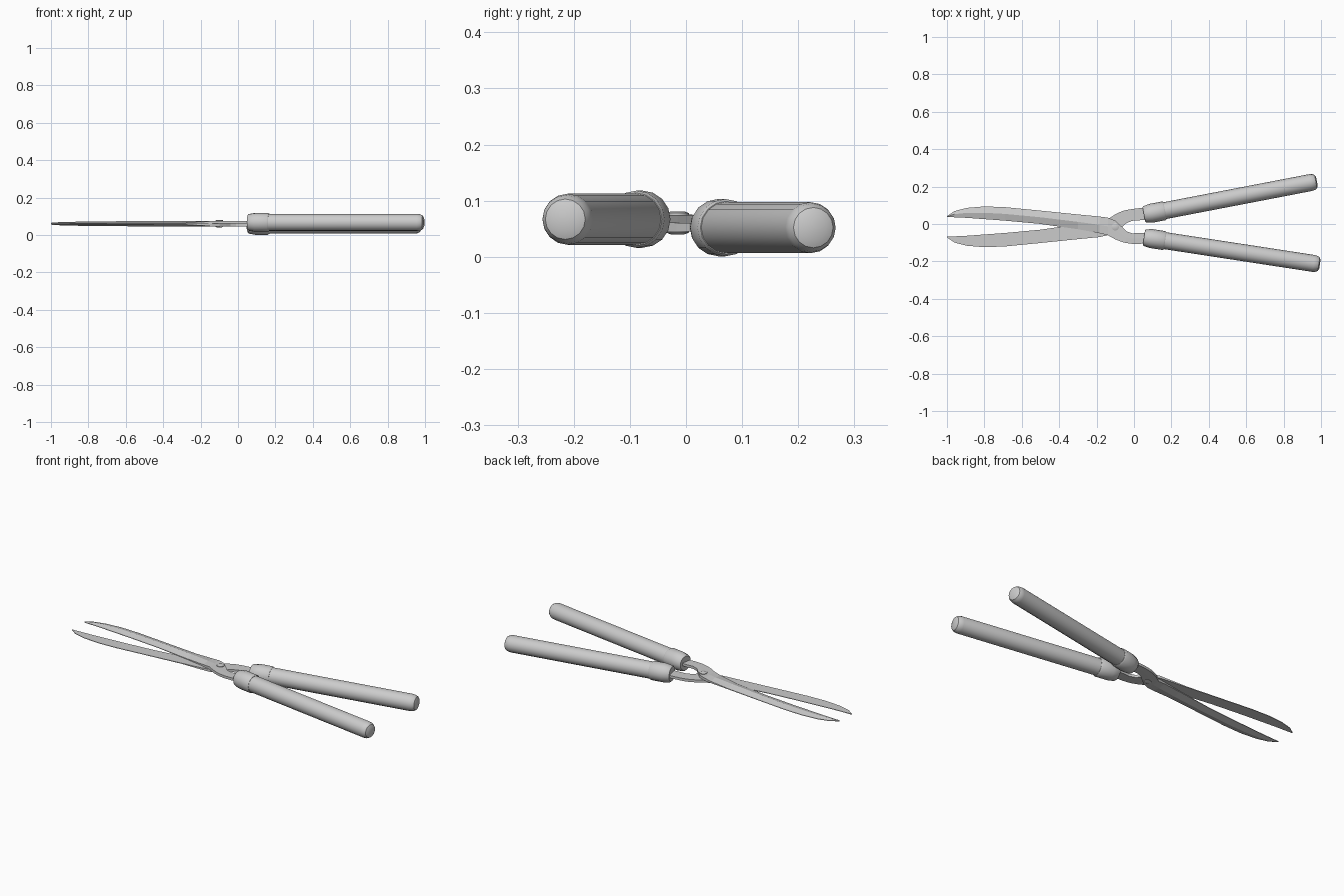
import bpy, bmesh
from math import sin, cos, pi, radians
from mathutils import Vector

if "Cube" in bpy.data.objects:
    bpy.data.objects.remove(bpy.data.objects["Cube"])

SIDES = 16
MID_Z = 0.06       # plane where the two blades slide on each other
AXIS_Y = -0.015    # the blades mirror about this line
PIVOT = (-0.10, AXIS_Y)


def finish(name, bm, angle=None):
    bmesh.ops.recalc_face_normals(bm, faces=bm.faces)
    me = bpy.data.meshes.new(name)
    bm.to_mesh(me)
    bm.free()
    ob = bpy.data.objects.new(name, me)
    bpy.context.collection.objects.link(ob)
    if angle:
        bpy.ops.object.select_all(action='DESELECT')
        ob.select_set(True)
        bpy.context.view_layer.objects.active = ob
        bpy.ops.object.shade_smooth_by_angle(angle=radians(angle))
    return ob


def skin(name, rings, angle=None):
    """Bridge a list of closed rings and cap both ends."""
    bm = bmesh.new()
    vs = [[bm.verts.new(p) for p in r] for r in rings]
    n = len(rings[0])
    for a, b in zip(vs, vs[1:]):
        for i in range(n):
            j = (i + 1) % n
            bm.faces.new((a[i], a[j], b[j], b[i]))
    bm.faces.new(vs[0])
    bm.faces.new(vs[-1])
    return finish(name, bm, angle)


def lathe(name, start, direction, profile):
    """Turn (distance, radius) pairs around an axis."""
    d = Vector(direction).normalized()
    u = d.orthogonal().normalized() if abs(d.z) > 0.9 else Vector((0, 0, 1))
    v = d.cross(u)
    rings = []
    for t, r in profile:
        c = Vector(start) + d * t
        rings.append([c + (u * cos(2 * pi * i / SIDES) + v * sin(2 * pi * i / SIDES)) * r
                      for i in range(SIDES)])
    return skin(name, rings, 35)


# Blade stations: x, outer edge y, cutting edge y, ridge height, edge height
BLADE = [
    (-1.00, 0.042, 0.038, 0.005, 0.003),
    (-0.96, 0.069, 0.036, 0.008, 0.003),
    (-0.895, 0.086, 0.033, 0.010, 0.003),
    (-0.80, 0.094, 0.026, 0.012, 0.003),
    (-0.69, 0.090, 0.018, 0.013, 0.003),
    (-0.505, 0.072, 0.001, 0.014, 0.003),
    (-0.30, 0.051, -0.028, 0.015, 0.004),
    (-0.185, 0.040, -0.049, 0.015, 0.010),
]
# Tang stations: x, blade side y, other side y
TANG_TOP = [(-0.14, 0.034, -0.060), (-0.10, 0.018, -0.082), (-0.065, -0.015, -0.096),
            (-0.04, -0.040, -0.102), (-0.01, -0.050, -0.106), (0.03, -0.048, -0.106),
            (0.09, -0.050, -0.102)]
TANG_LOW = [(-0.14, -0.060, 0.025), (-0.10, -0.045, 0.052), (-0.065, -0.017, 0.068),
            (-0.04, 0.005, 0.075), (-0.01, 0.017, 0.080), (0.03, 0.020, 0.085),
            (0.09, 0.024, 0.083)]


def blade(name, tang, side):
    flip = lambda y: y if side > 0 else 2 * AXIS_Y - y
    stations = [(x, flip(a), flip(b), t, e) for x, a, b, t, e in BLADE]
    stations += [(x, a, b, 0.015, 0.0145) for x, a, b in tang]
    rings = []
    for x, a, b, t, e in stations:
        z = lambda h: MID_Z + side * h
        rings.append([(x, a, z(0)), (x, a, z(e)), (x, (a + b) / 2, z(t)),
                      (x, b, z(e)), (x, b, z(0))])
    return skin(name, rings)


def grip(prefix, start, end):
    d = Vector(end) - Vector(start)
    L = d.length
    # ferrule collar
    lathe(prefix + "_ferrule", start, d,
          [(0, 0.040), (0.006, 0.045), (0.04, 0.051), (0.108, 0.051), (0.115, 0.047)])
    # long round handle with softened end
    lathe(prefix + "_handle", start, d,
          [(0.10, 0.0455), (L - 0.034, 0.0455), (L - 0.018, 0.043),
           (L - 0.006, 0.036), (L, 0.022)])


# Upper and lower shear halves
blade("top_blade", TANG_TOP, 1)
blade("bottom_blade", TANG_LOW, -1)
grip("right", (0.053, -0.072, 0.067), (0.994, -0.216, 0.067))
grip("left", (0.053, 0.050, 0.052), (0.978, 0.228, 0.052))

# Pivot bolt, domed on both faces
lathe("pivot_bolt", (*PIVOT, 0.040), (0, 0, 1),
      [(0, 0.012), (0.003, 0.020), (0.006, 0.020), (0.006, 0.010),
       (0.034, 0.010), (0.034, 0.020), (0.038, 0.020), (0.041, 0.012)])
